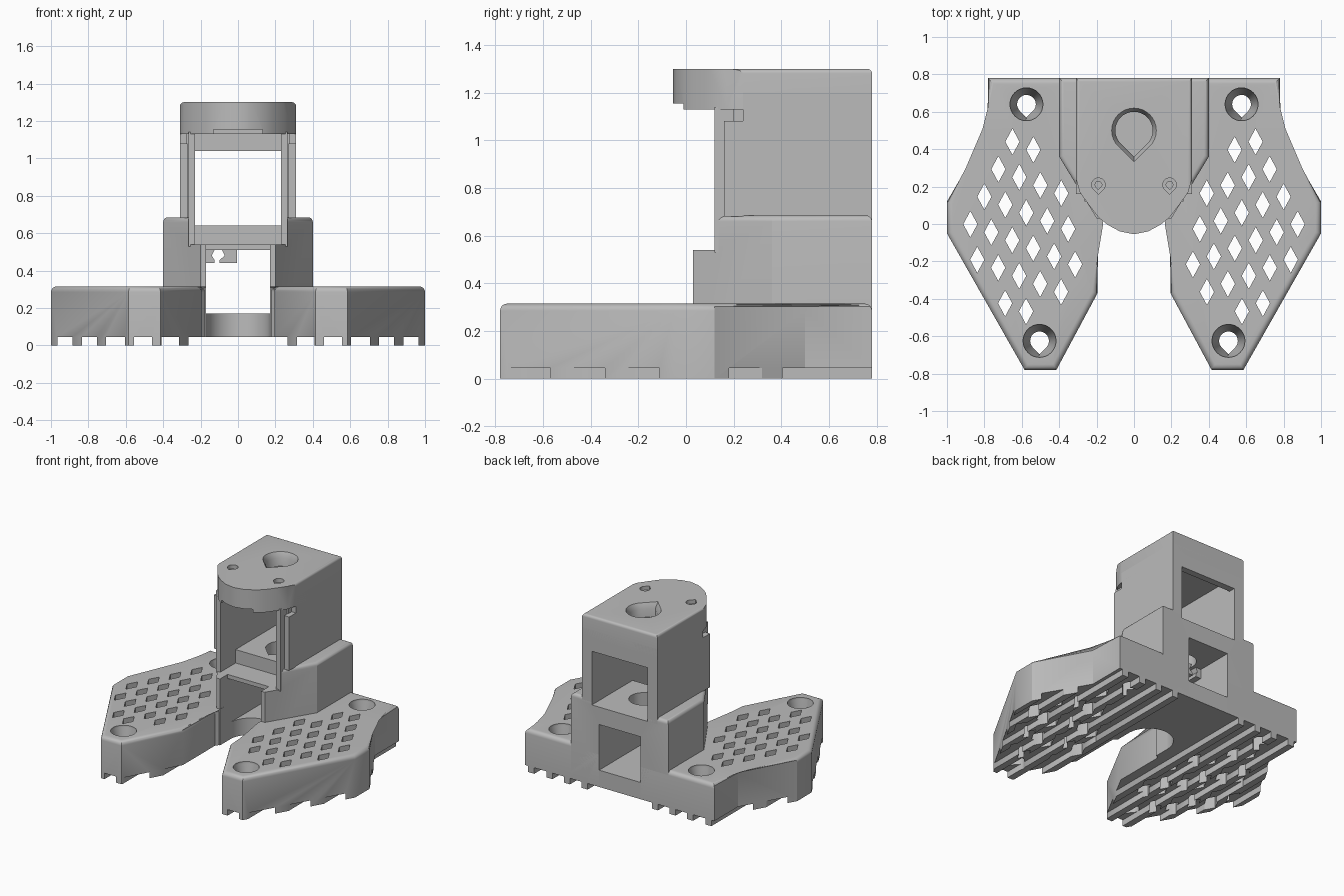
import bpy, bmesh, math
from mathutils import Vector

if "Cube" in bpy.data.objects:
    bpy.data.objects.remove(bpy.data.objects["Cube"], do_unlink=True)

grey = bpy.data.materials.new("plain grey")
grey.use_nodes = True
grey.diffuse_color = (0.5, 0.5, 0.5, 1)
grey.node_tree.nodes["Principled BSDF"].inputs["Base Color"].default_value = (0.5, 0.5, 0.5, 1)
parts = []


def loft(bm, rings):
    """Closed solid through (outline, z) rings of equal point count."""
    loops = [[bm.verts.new((x, y, z)) for x, y in pts] for pts, z in rings]
    n = len(loops[0])
    bm.faces.new(loops[0])
    bm.faces.new(loops[-1])
    for a, b in zip(loops, loops[1:]):
        for i in range(n):
            bm.faces.new((a[i], a[(i + 1) % n], b[(i + 1) % n], b[i]))


def finish(bm, name):
    bmesh.ops.recalc_face_normals(bm, faces=bm.faces)
    mesh = bpy.data.meshes.new(name)
    bm.to_mesh(mesh)
    bm.free()
    mesh.materials.append(grey)
    ob = bpy.data.objects.new(name, mesh)
    bpy.context.collection.objects.link(ob)
    return ob


def prism(name, pts, z0, z1, round_top=0, where=lambda p: True):
    """Extruded outline with chosen top edges rounded."""
    bm = bmesh.new()
    loft(bm, [(pts, z0), (pts, z1)])
    if round_top:
        edges = [e for e in bm.edges if all(abs(v.co.z - z1) < 1e-5 for v in e.verts)
                 and where((e.verts[0].co + e.verts[1].co) / 2)]
        bmesh.ops.bevel(bm, geom=edges, offset=round_top, segments=5, profile=0.5,
                        affect='EDGES', clamp_overlap=True)
    ob = finish(bm, name)
    parts.append(ob)
    return ob


def rect(x0, x1, y0, y1):
    return [(x0, y0), (x1, y0), (x1, y1), (x0, y1)]


def drop(cx, cy, r, tip=1.41):
    """Circle with a point towards the front."""
    pts = []
    for i in range(32):
        a = -math.pi / 2 + math.tau * i / 32
        k = 1
        if tip > 1 and math.cos(math.tau * i / 32) > 0.7071:
            k = 0.7071 / math.cos(abs((math.tau * i / 32 + math.pi) % math.tau - math.pi) - math.pi / 4)
            k = k * tip
        pts.append((cx + r * k * math.cos(a), cy + r * k * math.sin(a)))
    return pts


def cut(ob, *solids):
    """Subtract disjoint lofted solids from a part."""
    bm = bmesh.new()
    for rings in solids:
        loft(bm, rings)
    tool = finish(bm, "cutter")
    tool.hide_render = True
    mod = ob.modifiers.new("cut", 'BOOLEAN')
    mod.operation, mod.solver, mod.object = 'DIFFERENCE', 'EXACT', tool
    bpy.context.view_layer.update()
    new = bpy.data.meshes.new_from_object(ob.evaluated_get(bpy.context.evaluated_depsgraph_get()))
    ob.modifiers.clear()
    ob.data = new
    bpy.data.objects.remove(tool, do_unlink=True)


def block(x0, x1, y0, y1, z0, z1):
    return [(rect(x0, x1, y0, y1), z0), (rect(x0, x1, y0, y1), z1)]


# Feet: rounded slabs with a diamond lattice, screw holes and ribs underneath
foot = [(.17, .78), (.78, .78), (.78, .5), (1, .12), (1, -.05), (.585, -.78),
        (.415, -.78), (.195, -.37), (.195, .01), (.17, .04)]
screws = [(.575, .64), (.505, -.625)]
ribs = [.29, .435, .58, .73, .86, .99]


def lattice_ok(x, y):
    p = Vector((x, y))
    if y > .46 or x < .25 or any((p - Vector(s)).length < .15 for s in screws):
        return False
    for a, b in zip(foot[2:7], foot[3:8]):
        a, b = Vector(a), Vector(b)
        d = (b - a).normalized()
        if (p.x - a.x) * d.y - (p.y - a.y) * d.x < .065:
            return False
    return x > .23 + .6 * y


for s, side in ((1, "left"), (-1, "right")):
    ob = prism(side + "_foot", [(s * x, y) for x, y in foot], 0, .315, .03,
               lambda p: abs(p.x) > .18)
    holes = []
    for i in range(-9, 10):
        for j in range(-9, 10):
            x, y = .65 - .112 * i + .075 * j, .44 - .043 * i - .147 * j
            if lattice_ok(x, y):
                d = [(s * x, y - .07), (s * x + .038, y), (s * x, y + .07), (s * x - .038, y)]
                holes.append([(d, -.1), (d, .5)])
    cut(ob, *holes)
    cut(ob, *[[(drop(s * x, y, .05), -.1), (drop(s * x, y, .05), .2),
               (drop(s * x, y, .088, 1), .3), (drop(s * x, y, .088, 1), .4)] for x, y in screws])
    # Gaps between the ribs
    bounds = [.1] + [b for r in ribs for b in (r - .025, r + .025)]
    cut(ob, *[block(*sorted((s * a, s * b)), -1, 1, -.1, .045)
              for a, b in zip(bounds[::2], bounds[1::2])])

# Floor joining the feet, with a round recess at the front
arc = [(.17 * math.cos(math.pi * i / 16), .15 + .17 * math.sin(math.pi * i / 16)) for i in range(17)]
prism("base_floor", [(.17, .78)] + arc + [(-.17, .78)], .045, .17)

# Lower column with an open passage, shelf and drop-shaped hole
ob = prism("lower_column", [(-.4, .78), (-.4, .36), (-.2, .03), (.2, .03), (.2 + .2, .36), (.4, .78)],
           .045, .685, .025, lambda p: p.y > .1)
cut(ob, block(-.17, .17, -1, 1, -.1, .51))
cut(ob, block(-1, 1, -1, .12, .54, 1))
cut(ob, block(-.17, .17, -1, .12, .4, .6))
cut(ob, block(-.23, .23, -1, .3, .54, 1))
cut(ob, block(-.23, .23, -1, 1, .64, 1))
cut(ob, [(drop(0, .5, .1), .4), (drop(0, .5, .1), .8)])

# Cable clip hanging inside the passage
for name, outline in (("clip_outer", [(-.175, .44), (-.125, .44), (-.125, .455), (-.14, .48), (-.12, .52), (-.175, .52)]),
                      ("clip_inner", [(-.1, .44), (-.005, .44), (-.005, .52), (-.09, .52), (-.07, .48), (-.1, .455)])):
    ob = prism(name, outline, 0, .08)
    for v in ob.data.vertices:
        v.co = (v.co.x, .5 - v.co.z, v.co.y)
    ob.data.flip_normals()
    ob.data.update()

# Upper walls with front opening, rear window and side pin holes
ob = prism("upper_walls", rect(-.31, .31, .24, .78), .64, 1.2)
cut(ob, block(-.23, .23, -1, .73, .5, 1.13))
cut(ob, block(-.23, .23, .6, 1, .5, 1.04))
bm = bmesh.new()
bmesh.ops.create_cone(bm, cap_ends=True, segments=16, radius1=.015, radius2=.015, depth=2)
for v in bm.verts:
    v.co = (v.co.z, .57 + v.co.x, .87 + v.co.y)
pin = finish(bm, "pin_cutter")
pin.hide_render = True
mod = ob.modifiers.new("pin_holes", 'BOOLEAN')
mod.solver, mod.object = 'EXACT', pin
bpy.context.view_layer.update()
new = bpy.data.meshes.new_from_object(ob.evaluated_get(bpy.context.evaluated_depsgraph_get()))
ob.modifiers.clear()
ob.data = new
bpy.data.objects.remove(pin, do_unlink=True)

# Thin front rails and outer side strips
for s, side in ((1, "left"), (-1, "right")):
    prism(side + "_rail", rect(*sorted((s * .23, s * .265)), .12, .25), .53, 1.14)
    prism(side + "_strip", rect(*sorted((s * .27, s * .31)), .16, .25), .68, 1.08)
    prism(side + "_rail_web", rect(*sorted((s * .26, s * .275)), .2, .25), .68, 1.14)

# Head plate with rounded nose
half = [(.31, .78), (.31, .24), (.29, .17), (.24, .1), (.19, .035), (.14, -.005), (.075, -.04)]
outline = half + [(0, -.055)] + [(-x, y) for x, y in reversed(half)]
ob = prism("head", outline, 1.13, 1.3, .05, lambda p: p.y > .22)
cut(ob, [(drop(0, .5, .1), 1), (drop(0, .5, .1), 1.26), (drop(0, .5, .12), 1.301), (drop(0, .5, .12), 1.4)])
cut(ob, block(-.13, .13, -1, .2, 1, 1.155))
cut(ob, *[[(drop(x, .21, .018), 1.2), (drop(x, .21, .018), 1.27), (drop(x, .21, .036), 1.271),
           (drop(x, .21, .036), 1.4)] for x in (-.19, .19)])

# Smooth the rounded edges and keep the corners crisp
for ob in bpy.context.view_layer.objects:
    ob.select_set(ob in parts)
bpy.context.view_layer.objects.active = parts[0]
bpy.ops.object.shade_smooth_by_angle(angle=math.radians(30))
